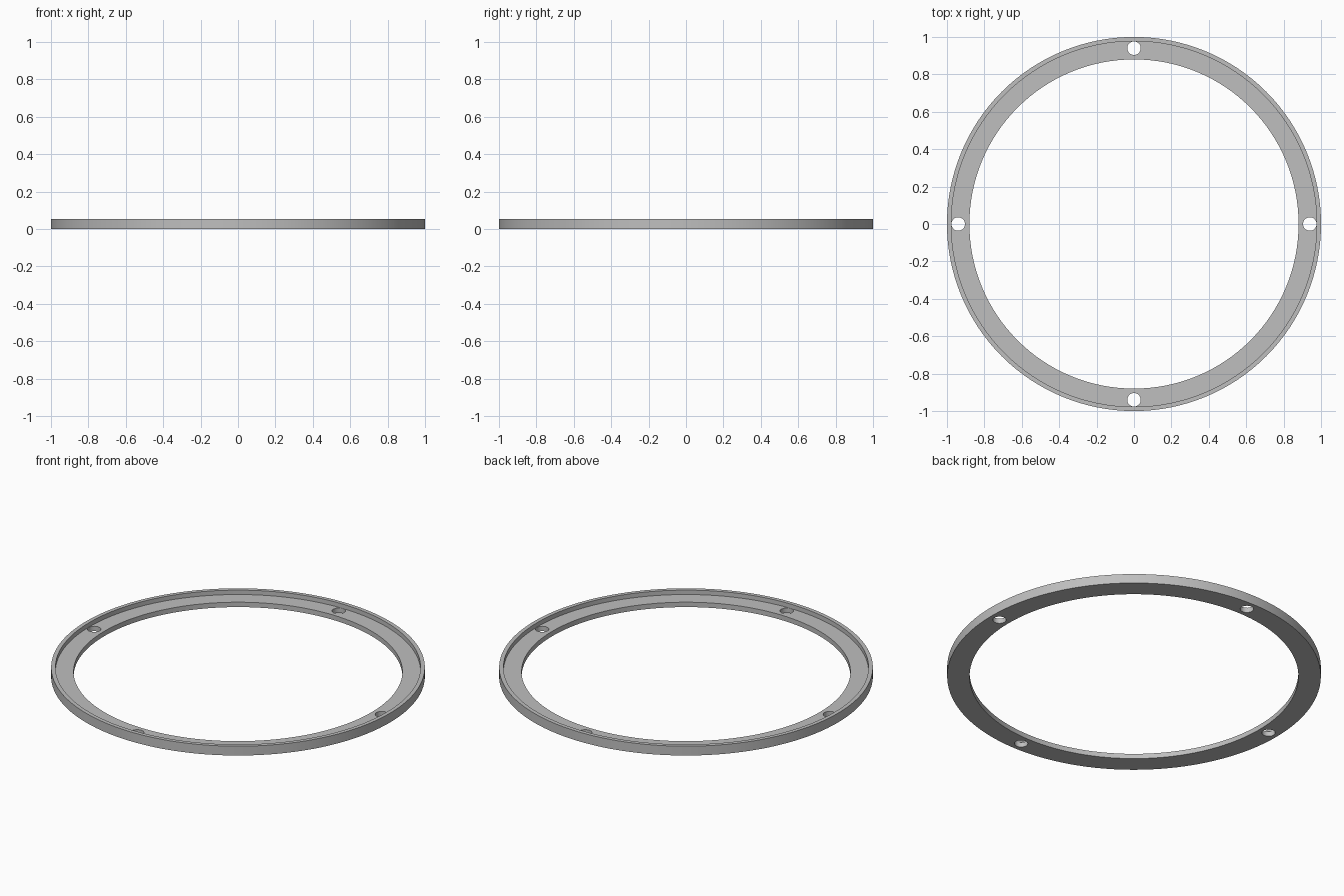
import bpy
import bmesh
import math
from mathutils import Matrix, Vector

cube = bpy.data.objects.get("Cube")
if cube:
    bpy.data.objects.remove(cube, do_unlink=True)

grey = bpy.data.materials.new("light grey")
grey.use_nodes = True
colour = (0.52, 0.52, 0.52, 1)
grey.diffuse_color = colour
grey.node_tree.nodes["Principled BSDF"].inputs["Base Color"].default_value = colour

SEGMENTS = 128
HEIGHT, FLOOR = 0.055, 0.029
OUTER, LIP, INNER = 1.0, 0.977, 0.88
HOLE_CENTRE, HOLE_RADIUS = 0.94, 0.036


def make_object(name, bm):
    bmesh.ops.recalc_face_normals(bm, faces=bm.faces)
    mesh = bpy.data.meshes.new(name)
    bm.to_mesh(mesh)
    bm.free()
    obj = bpy.data.objects.new(name, mesh)
    bpy.context.collection.objects.link(obj)
    mesh.materials.append(grey)
    return obj


# Ring: L-shaped section (flat flange with a raised outer lip) swept round z
profile = [(INNER, 0), (OUTER, 0), (OUTER, HEIGHT),
           (LIP, HEIGHT), (LIP, FLOOR), (INNER, FLOOR)]
bm = bmesh.new()
loops = []
for i in range(SEGMENTS):
    turn = Matrix.Rotation(math.tau * i / SEGMENTS, 3, 'Z')
    loops.append([bm.verts.new(turn @ Vector((r, 0, z))) for r, z in profile])
for i, a in enumerate(loops):
    b = loops[(i + 1) % SEGMENTS]
    for j in range(len(profile)):
        k = (j + 1) % len(profile)
        bm.faces.new((a[j], b[j], b[k], a[k]))
ring = make_object("flanged_ring", bm)

# Four screw holes through the flange
bm = bmesh.new()
for i in range(4):
    place = Matrix.Rotation(math.pi / 2 * i, 4, 'Z') @ Matrix.Translation((HOLE_CENTRE, 0, 0))
    bmesh.ops.create_cone(bm, cap_ends=True, segments=32, radius1=HOLE_RADIUS,
                          radius2=HOLE_RADIUS, depth=0.2, matrix=place)
cutter = make_object("hole_cutter", bm)
cutter.hide_render = True
cutter.hide_set(True)

holes = ring.modifiers.new("screw holes", 'BOOLEAN')
holes.operation = 'DIFFERENCE'
holes.solver = 'EXACT'
holes.object = cutter

# Apply the cut, remove the cutter and smooth the curved walls
bpy.ops.object.select_all(action='DESELECT')
bpy.context.view_layer.objects.active = ring
ring.select_set(True)
bpy.ops.object.modifier_apply(modifier=holes.name)
bpy.data.objects.remove(cutter, do_unlink=True)
bpy.ops.object.shade_smooth_by_angle(angle=math.radians(30))
